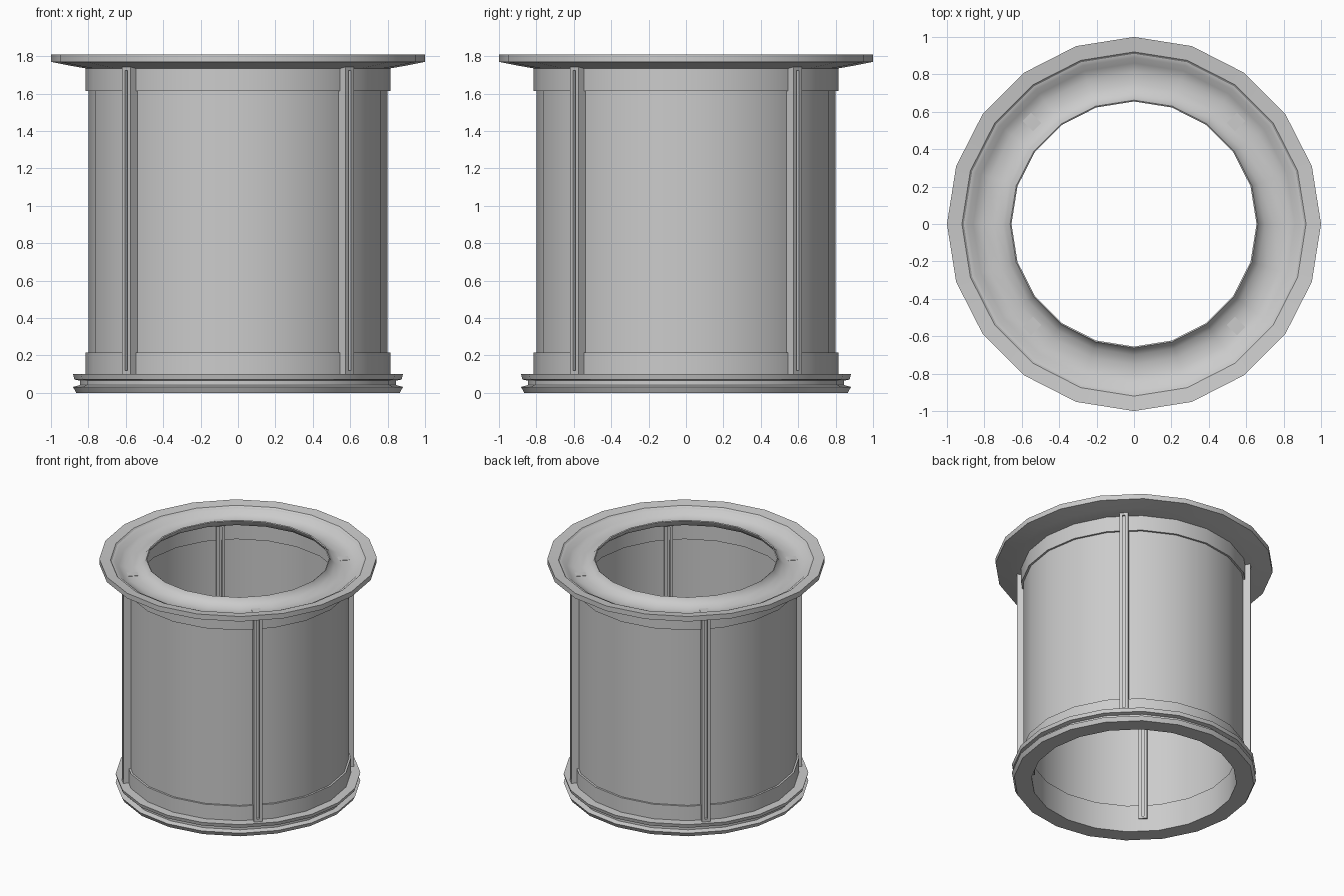
import bpy, bmesh, math
from mathutils import Matrix

if "Cube" in bpy.data.objects:
    bpy.data.objects.remove(bpy.data.objects["Cube"])

SIDES = 20


def finish(bm, name):
    bmesh.ops.recalc_face_normals(bm, faces=bm.faces)
    me = bpy.data.meshes.new(name)
    bm.to_mesh(me)
    bm.free()
    ob = bpy.data.objects.new(name, me)
    bpy.context.collection.objects.link(ob)
    bpy.ops.object.select_all(action='DESELECT')
    bpy.context.view_layer.objects.active = ob
    ob.select_set(True)
    bpy.ops.object.shade_smooth_by_angle(angle=math.radians(30))
    return ob


def lathe(name, profile):
    """Revolve a closed (radius, z) profile around the z axis."""
    bm = bmesh.new()
    rings = []
    for i in range(SIDES):
        a = 2 * math.pi * i / SIDES
        rings.append([bm.verts.new((r * math.cos(a), r * math.sin(a), z)) for r, z in profile])
    n = len(profile)
    for i in range(SIDES):
        p, q = rings[i], rings[(i + 1) % SIDES]
        for j in range(n):
            k = (j + 1) % n
            bm.faces.new((p[j], q[j], q[k], p[k]))
    return finish(bm, name)


def post(name, angle):
    """Upright bar through the wall, with a long groove on both faces."""
    bm = bmesh.new()
    # (radial min, radial max, tangent min, tangent max, z min, z max)
    boxes = [(0.72, 0.845, -0.032, -0.010, 0.10, 1.745),
             (0.72, 0.845, 0.010, 0.032, 0.10, 1.745),
             (0.74, 0.825, -0.010, 0.010, 0.10, 1.745),
             (0.72, 0.845, -0.010, 0.010, 0.10, 0.12),
             (0.72, 0.845, -0.010, 0.010, 1.725, 1.745)]
    for x0, x1, y0, y1, z0, z1 in boxes:
        m = Matrix.Translation(((x0 + x1) / 2, (y0 + y1) / 2, (z0 + z1) / 2))
        m = m @ Matrix.Diagonal((x1 - x0, y1 - y0, z1 - z0, 1))
        bmesh.ops.create_cube(bm, size=1, matrix=Matrix.Rotation(angle, 4, 'Z') @ m)
    return finish(bm, name)


# Tube wall with its thicker end bands
lathe("wall", [(0.80, 0.09), (0.80, 1.74), (0.75, 1.74), (0.75, 0.09)])
for label, z0, z1 in (("lower_band", 0.09, 0.215), ("upper_band", 1.615, 1.74)):
    lathe(label, [(0.815, z0), (0.815, z1), (0.74, z1), (0.74, z0)])

# Base ring with a groove round its edge
lathe("base_ring", [(0.74, 0.0), (0.865, 0.0), (0.882, 0.032), (0.845, 0.042),
                    (0.845, 0.065), (0.875, 0.072), (0.882, 0.10), (0.74, 0.10)])

# Top flange: dished rim, gutter and raised inner lip
lathe("top_flange", [(0.815, 1.735), (0.90, 1.75), (1.0, 1.77), (1.0, 1.81),
                     (0.92, 1.80), (0.91, 1.79), (0.89, 1.785), (0.86, 1.757),
                     (0.81, 1.742), (0.75, 1.742), (0.70, 1.76), (0.672, 1.785),
                     (0.662, 1.805), (0.655, 1.80), (0.665, 1.775), (0.695, 1.748),
                     (0.74, 1.73)])

# Four diagonal posts
for i in range(4):
    post(f"post_{i + 1}", math.radians(45 + 90 * i))
